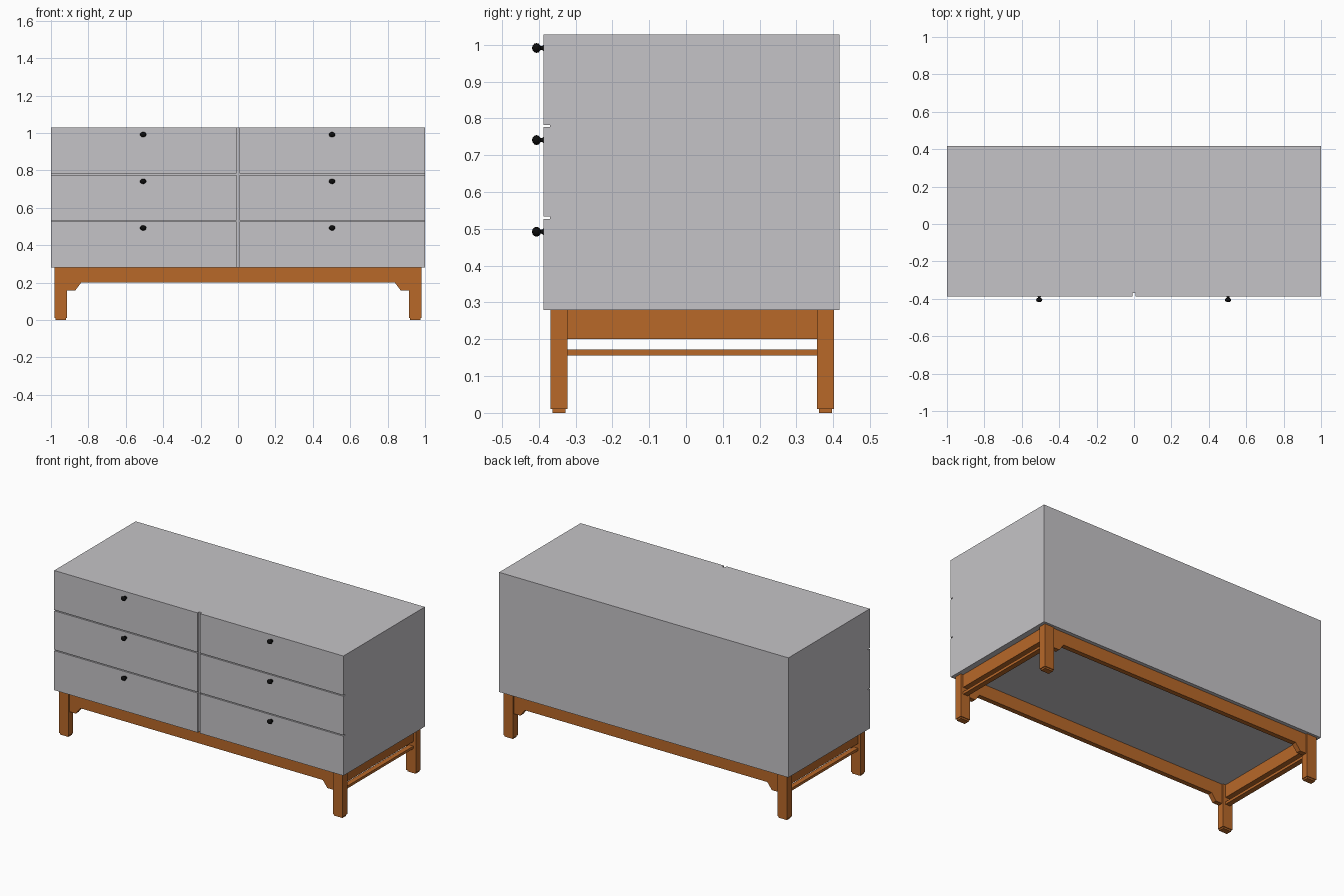
import bpy, bmesh, math

if "Cube" in bpy.data.objects:
    bpy.data.objects.remove(bpy.data.objects["Cube"])


def material(name, rgb):
    m = bpy.data.materials.new(name)
    m.diffuse_color = (*rgb, 1)
    m.use_nodes = True
    m.node_tree.nodes["Principled BSDF"].inputs["Base Color"].default_value = m.diffuse_color
    return m


GREY = material("light grey", (0.56, 0.55, 0.57))
WOOD = material("orange wood", (0.48, 0.138, 0.022))
BLACK = material("black", (0.004, 0.004, 0.004))


def finish(bm, name, mat):
    bmesh.ops.recalc_face_normals(bm, faces=bm.faces)
    me = bpy.data.meshes.new(name)
    bm.to_mesh(me)
    bm.free()
    me.materials.append(mat)
    ob = bpy.data.objects.new(name, me)
    bpy.context.collection.objects.link(ob)
    return ob


def box(name, mat, x, y, z):
    bm = bmesh.new()
    bmesh.ops.create_cube(bm, size=1)
    for v in bm.verts:
        for i, (a, b) in enumerate((x, y, z)):
            v.co[i] = a if v.co[i] < 0 else b
    return finish(bm, name, mat)


def rail(name, y0, y1):
    # long rail with a sloped bracket at each end
    half = [(0.915, 0.28), (0.915, 0.158), (0.87, 0.158), (0.838, 0.2)]
    pts = half + [(-x, z) for x, z in reversed(half)]
    bm = bmesh.new()
    face = bm.faces.new([bm.verts.new((x, y0, z)) for x, z in pts])
    ext = bmesh.ops.extrude_face_region(bm, geom=[face])
    for v in ext["geom"]:
        if isinstance(v, bmesh.types.BMVert):
            v.co.y = y1
    return finish(bm, name, WOOD)


def knob(name, cx, cz):
    # lathed profile: (radius, y), flared base, thin neck, round head
    prof = [(0.010, -0.386), (0.006, -0.390), (0.005, -0.396)]
    for i in range(1, 7):
        a = math.radians(150 - i * 25)
        prof.append((0.0135 * math.sin(a), -0.406 + -0.012 * math.cos(a) * -1 * -1))
    prof = prof[:3] + [(0.0135 * math.sin(t), -0.406 + 0.012 * math.cos(t))
                       for t in [math.radians(d) for d in (30, 60, 90, 120, 150, 172)]]
    n = 16
    bm = bmesh.new()
    rings = [[bm.verts.new((cx + 1.25 * r * math.cos(k * math.tau / n), y,
                            cz + r * math.sin(k * math.tau / n))) for k in range(n)]
             for r, y in prof]
    for a, b in zip(rings, rings[1:]):
        for k in range(n):
            bm.faces.new((a[k], a[(k + 1) % n], b[(k + 1) % n], b[k]))
    bm.faces.new(rings[0])
    bm.faces.new(rings[-1])
    ob = finish(bm, name, BLACK)
    for p in ob.data.polygons:
        p.use_smooth = True
    return ob


# cabinet
box("cabinet_body", GREY, (-1, 1), (-0.37, 0.417), (0.28, 1.028))

# drawers and knobs
rows = [(0.28, 0.527, 0.492), (0.533, 0.776, 0.741), (0.782, 1.028, 0.991)]
for r, (z0, z1, kz) in enumerate(rows):
    for side, x, kx in (("left", (-1, -0.009), -0.507), ("right", (0.009, 1), 0.503)):
        box(f"drawer_front_{side}_{r}", GREY, x, (-0.387, -0.3695), (z0, z1))
        knob(f"knob_{side}_{r}", kx, kz)

# base frame: legs, foot pads, side rails, stretchers
for side, s in (("left", -1), ("right", 1)):
    def span(a, b):
        return tuple(sorted((s * a, s * b)))
    for end, y0, y1 in (("front", -0.368, -0.322), ("back", 0.356, 0.402)):
        box(f"leg_{end}_{side}", WOOD, span(0.914, 0.981), (y0, y1), (0.01, 0.28))
        box(f"foot_pad_{end}_{side}", WOOD, span(0.919, 0.976),
            (y0 + 0.005, y1 - 0.005), (0, 0.01))
    box(f"side_rail_{side}", WOOD, span(0.932, 0.964), (-0.322, 0.356), (0.2, 0.28))
    box(f"side_stretcher_{side}", WOOD, span(0.932, 0.964), (-0.322, 0.356), (0.156, 0.172))

# long rails
rail("front_rail", -0.36, -0.33)
rail("back_rail", 0.364, 0.394)
